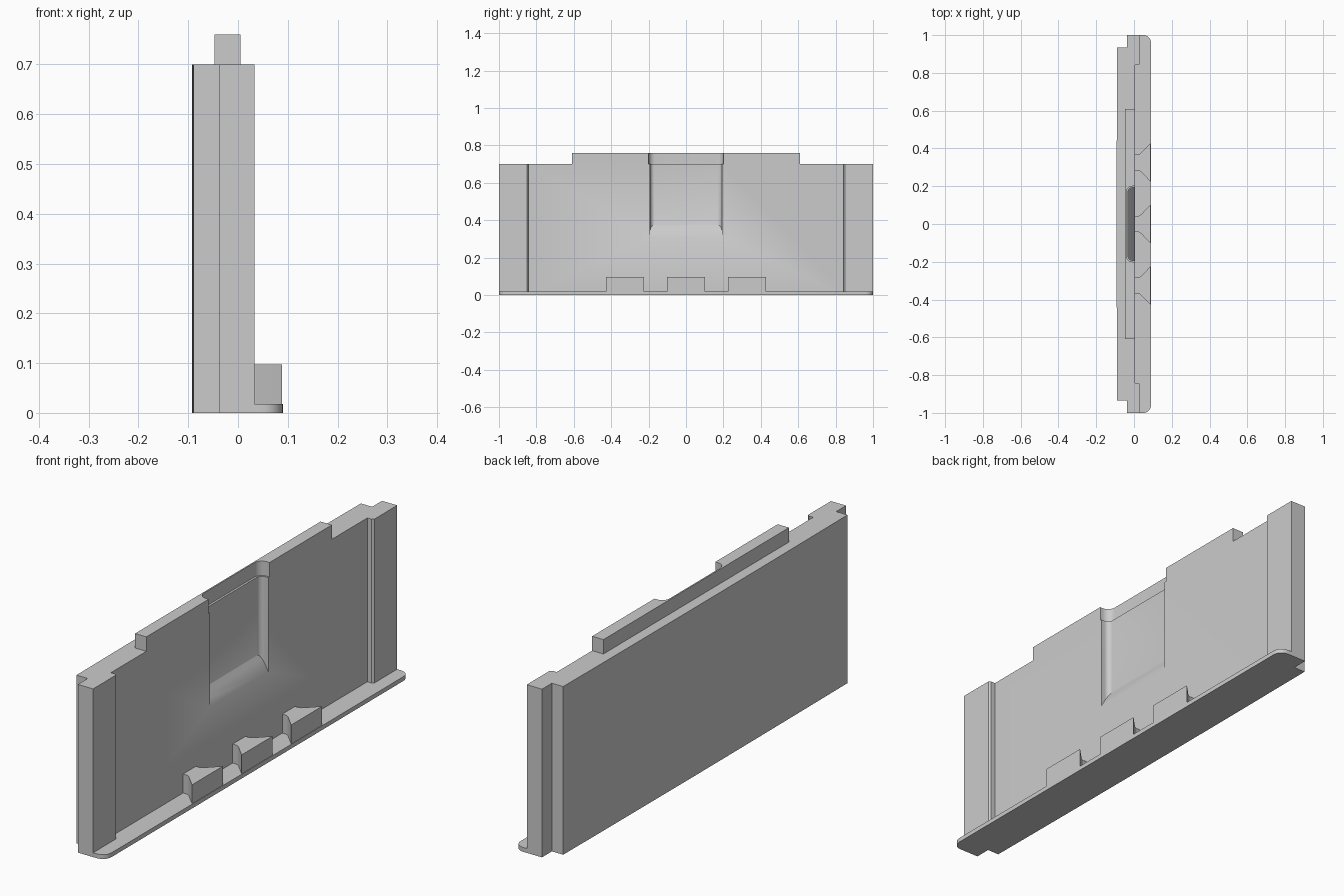
import bpy, bmesh, math

cube = bpy.data.objects.get("Cube")
if cube:
    bpy.data.objects.remove(cube, do_unlink=True)

grey = bpy.data.materials.new("light grey")
grey.use_nodes = True
colour = (0.6, 0.6, 0.6, 1)
grey.diffuse_color = colour
grey.node_tree.nodes["Principled BSDF"].inputs["Base Color"].default_value = colour

FACE, PAD, TOP, LIP = 0.005, 0.033, 0.70, 0.018


def prism(name, outline, z0, z1):
    """Extrude a counter-clockwise xy outline; z0 may be a function of x."""
    low = z0 if callable(z0) else lambda x: z0
    bm = bmesh.new()
    bottom = [bm.verts.new((x, y, low(x))) for x, y in outline]
    top = [bm.verts.new((x, y, z1)) for x, y in outline]
    bm.faces.new(bottom[::-1])
    bm.faces.new(top)
    n = len(outline)
    for i in range(n):
        j = (i + 1) % n
        bm.faces.new((bottom[i], bottom[j], top[j], top[i]))
    bmesh.ops.recalc_face_normals(bm, faces=bm.faces)
    mesh = bpy.data.meshes.new(name)
    bm.to_mesh(mesh)
    bm.free()
    mesh.materials.append(grey)
    obj = bpy.data.objects.new(name, mesh)
    bpy.context.collection.objects.link(obj)
    return obj


def smooth(obj):
    bpy.ops.object.select_all(action="DESELECT")
    obj.select_set(True)
    bpy.context.view_layer.objects.active = obj
    bpy.ops.object.shade_smooth_by_angle(angle=math.radians(30))


def arc(cx, cy, r, start, end, steps=8):
    angles = [math.radians(start + (end - start) * i / steps) for i in range(steps + 1)]
    return [(cx + r * math.cos(a), cy + r * math.sin(a)) for a in angles]


def mirrored(half):
    """Complete an outline given on the -y side by reflecting it in y."""
    return half + [(x, -y) for x, y in reversed(half)]


def recess_half(front, back, width, r):
    """Path from the open front to the rounded inner corner, -y side."""
    return [(front, -width)] + arc(back + r, -width + r, r, 270, 180)


# Wall panel: slightly bowed back, notched ends, thicker front pads
front = [(PAD, -1), (PAD, -0.85), (PAD - 0.008, -0.843), (FACE, -0.843)]
bow = [(-0.092 + 0.003 * (y / 0.935) ** 2, y) for y in
       [-0.935 * (1 - i / 8) for i in range(8)]]
half_back = bow[::-1] + [(-0.037, -0.935), (-0.037, -1)]
panel = prism("wall_panel", mirrored(half_back + front), 0, TOP)

# Recess with rounded corners and a sloping floor
cutter = prism("recess_cutter", mirrored(recess_half(0.06, -0.032, 0.192, 0.022)),
               lambda x: 0.31 + (FACE - x) * 1.76, 0.8)
cutter.hide_render = True
cutter.hide_viewport = True
cut = panel.modifiers.new("recess", "BOOLEAN")
cut.operation = "DIFFERENCE"
cut.solver = "EXACT"
cut.object = cutter
bpy.context.view_layer.objects.active = panel
cutter.hide_viewport = False
bpy.ops.object.modifier_apply(modifier="recess")
bpy.data.objects.remove(cutter, do_unlink=True)
smooth(panel)

# Top tongue, with the recess continuing through its front
tongue_half = [(-0.047, -0.61), (FACE, -0.61)] + recess_half(FACE, -0.041, 0.2, 0.034)
smooth(prism("top_tongue", mirrored(tongue_half), TOP, 0.76))

# Bottom lip with rounded outer corners
lip_half = front[::-1] + arc(0.05, -0.96, 0.04, 270, 360)
smooth(prism("bottom_lip", mirrored(lip_half), 0, LIP))

# Flared dovetail teeth on the lip
tooth_half = [(0.0, -0.042), (0.022, -0.042), (0.030, -0.045),
              (0.038, -0.051), (0.088, -0.102)]
for name, y in (("front_tooth", -0.326), ("middle_tooth", 0), ("back_tooth", 0.326)):
    tooth = prism(name, mirrored(tooth_half), LIP, 0.097)
    tooth.location.y = y
    smooth(tooth)
